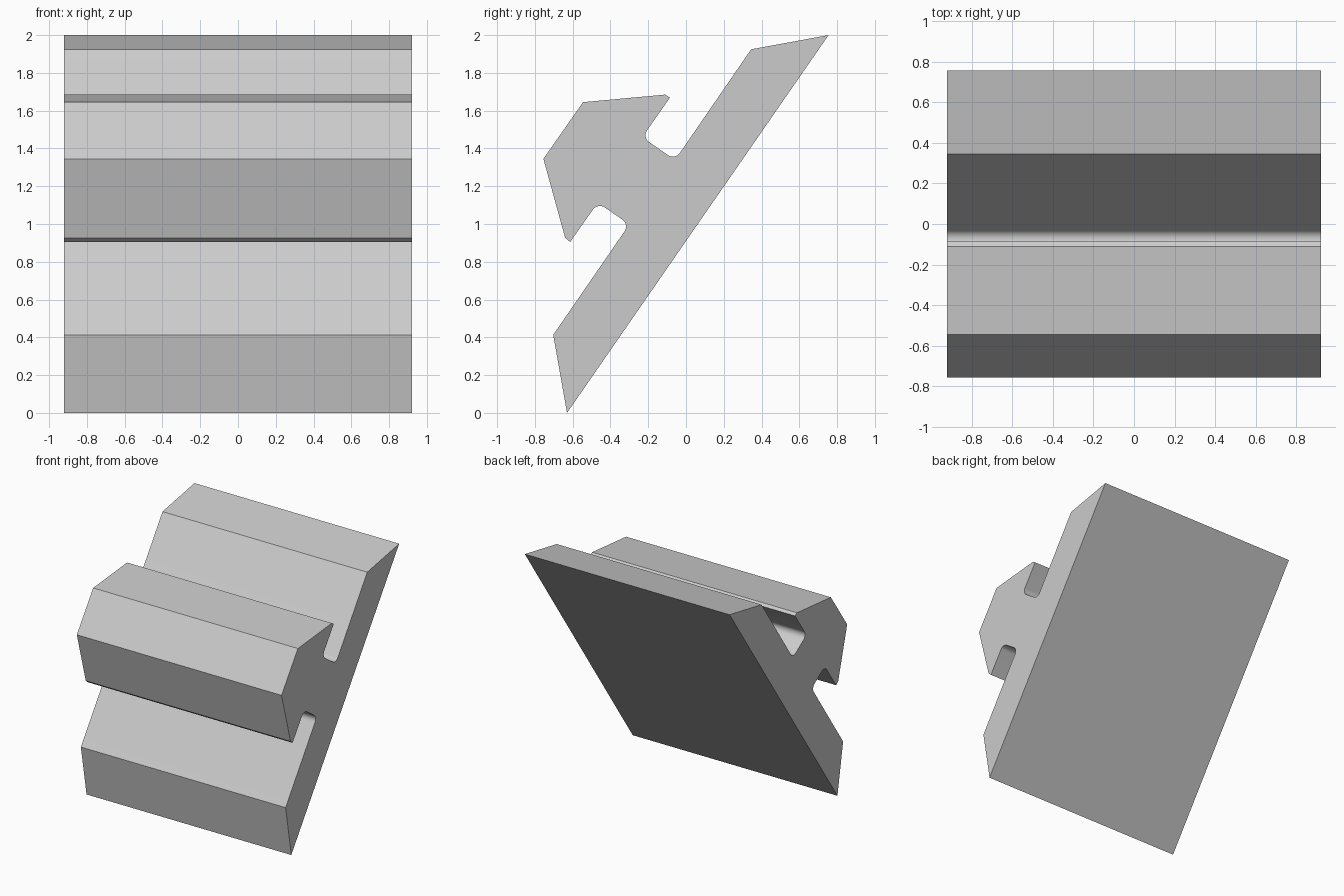
import bpy, bmesh, math
from mathutils import Vector

cube = bpy.data.objects.get("Cube")
if cube:
    bpy.data.objects.remove(cube)

HALF_WIDTH = 0.92
R = 0.045  # notch fillet radius

# Side profile as (y, z, corner radius)
PROFILE = [
    (-0.63, 0.0, 0), (0.755, 2.0, 0), (0.345, 1.925, 0),      # sloping back slab
    (-0.058, 1.339, R), (-0.232, 1.459, R),                   # upper notch
    (-0.085, 1.669, 0), (-0.11, 1.685, 0),                    # upper lip
    (-0.545, 1.645, 0), (-0.755, 1.345, 0),                   # front of the hook
    (-0.64, 0.927, 0), (-0.613, 0.905, 0),                    # lower lip
    (-0.467, 1.113, R), (-0.30, 0.998, R),                    # lower notch
    (-0.703, 0.413, 0),                                       # foot
]


def rounded(profile, steps=8):
    """Replace each corner that has a radius by an arc."""
    points = []
    for i, (y, z, r) in enumerate(profile):
        p = Vector((y, z))
        if not r:
            points.append(p)
            continue
        a = (Vector(profile[i - 1][:2]) - p).normalized()
        b = (Vector(profile[(i + 1) % len(profile)][:2]) - p).normalized()
        half = a.angle(b) / 2
        centre = p + (a + b).normalized() * r / math.sin(half)
        start = p + a * r / math.tan(half) - centre
        end = p + b * r / math.tan(half) - centre
        for k in range(steps + 1):
            points.append(centre + start.lerp(end, k / steps).normalized() * r)
    return points


# Extrude the profile along x
bm = bmesh.new()
side = bm.faces.new([bm.verts.new((-HALF_WIDTH, p.x, p.y)) for p in rounded(PROFILE)])
grown = bmesh.ops.extrude_face_region(bm, geom=[side], use_keep_orig=True)
moved = [v for v in grown["geom"] if isinstance(v, bmesh.types.BMVert)]
bmesh.ops.translate(bm, verts=moved, vec=(2 * HALF_WIDTH, 0, 0))
bmesh.ops.recalc_face_normals(bm, faces=bm.faces)
mesh = bpy.data.meshes.new("notched_block")
bm.to_mesh(mesh)
bm.free()
block = bpy.data.objects.new("notched_block", mesh)
bpy.context.collection.objects.link(block)

# Plain grey material
grey = bpy.data.materials.new("light_grey")
grey.use_nodes = True
colour = (0.6, 0.6, 0.6, 1)
grey.diffuse_color = colour
grey.node_tree.nodes["Principled BSDF"].inputs["Base Color"].default_value = colour
mesh.materials.append(grey)

# Smooth notch fillets, sharp everywhere else
bpy.ops.object.select_all(action="DESELECT")
block.select_set(True)
bpy.context.view_layer.objects.active = block
bpy.ops.object.shade_smooth_by_angle(angle=math.radians(20))
